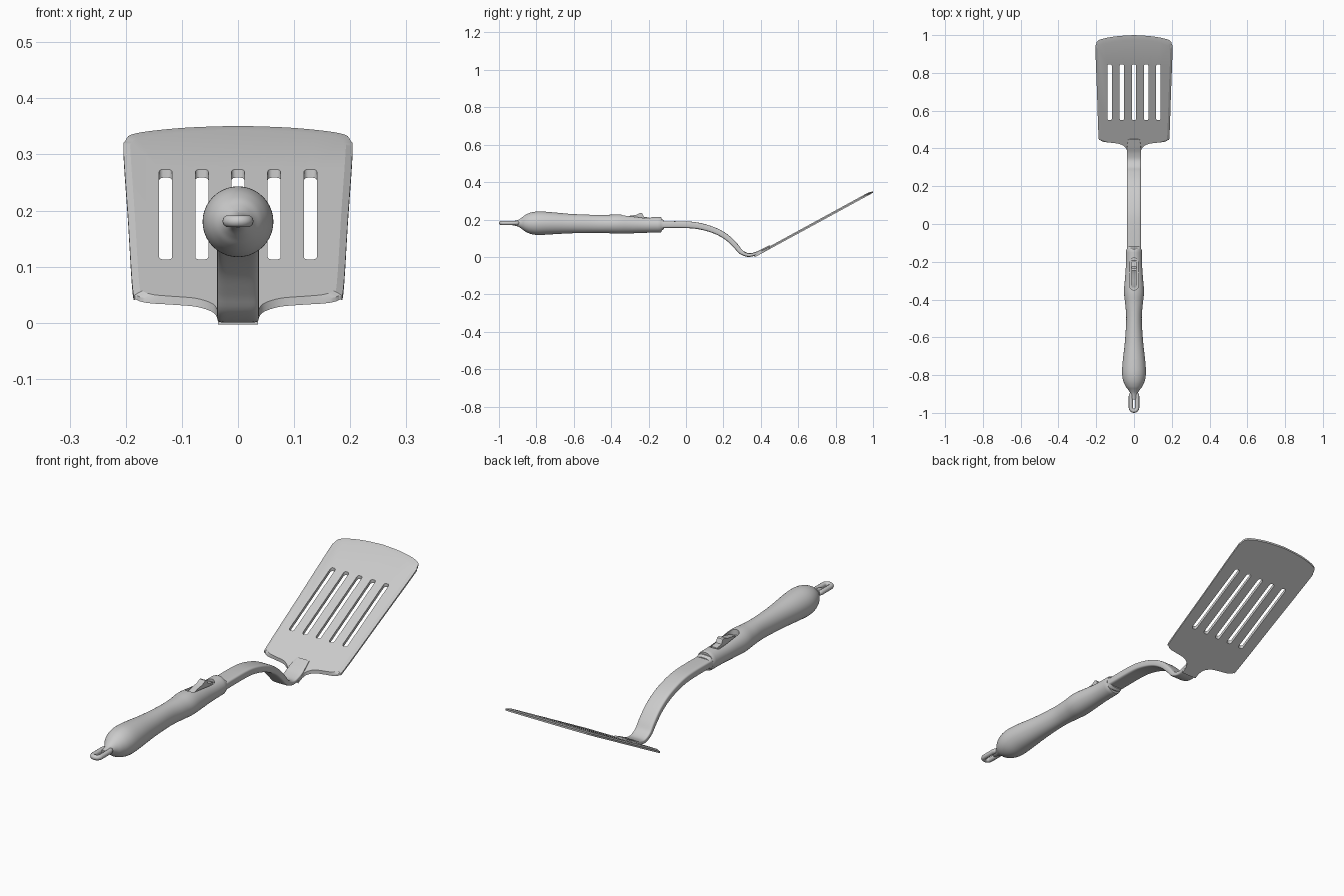
import bpy, bmesh, math
from mathutils import Vector

if "Cube" in bpy.data.objects:
    bpy.data.objects.remove(bpy.data.objects["Cube"])


def spline(pts, steps):
    """Catmull-Rom interpolation of tuples of any size."""
    out = []
    p = [pts[0]] + list(pts) + [pts[-1]]
    for i in range(1, len(p) - 2):
        for s in range(steps):
            t = s / steps
            out.append(tuple(
                0.5 * (2 * b + (c - a) * t + (2 * a - 5 * b + 4 * c - d) * t * t
                       + (3 * b - a - 3 * c + d) * t ** 3)
                for a, b, c, d in zip(p[i - 1], p[i], p[i + 1], p[i + 2])))
    return out + [tuple(pts[-1])]


def skin(name, rings, angle=35):
    """Bridge rings of equal size, cap both ends."""
    bm = bmesh.new()
    rows = [[bm.verts.new(v) for v in r] for r in rings]
    n = len(rows[0])
    for a, b in zip(rows, rows[1:]):
        for i in range(n):
            bm.faces.new((a[i], a[(i + 1) % n], b[(i + 1) % n], b[i]))
    bm.faces.new(rows[0])
    bm.faces.new(rows[-1])
    bmesh.ops.recalc_face_normals(bm, faces=bm.faces)
    me = bpy.data.meshes.new(name)
    bm.to_mesh(me)
    bm.free()
    ob = bpy.data.objects.new(name, me)
    bpy.context.collection.objects.link(ob)
    smooth(ob, angle)
    return ob


def smooth(ob, angle):
    bpy.ops.object.select_all(action='DESELECT')
    ob.select_set(True)
    bpy.context.view_layer.objects.active = ob
    bpy.ops.object.shade_smooth_by_angle(angle=math.radians(angle))


def loft(name, stations, power, n=32):
    """Stations (y, z, half width, half thickness) swept along the yz plane."""
    rings = []
    for i, (y, z, a, b) in enumerate(stations):
        p, q = stations[max(i - 1, 0)], stations[min(i + 1, len(stations) - 1)]
        t = Vector((q[0] - p[0], q[1] - p[1])).normalized()
        ring = []
        for k in range(n):
            ang = 2 * math.pi * k / n
            c, s = math.cos(ang), math.sin(ang)
            u = a * math.copysign(abs(c) ** (2 / power), c)
            v = b * math.copysign(abs(s) ** (2 / power), s)
            ring.append((u, y - t.y * v, z + t.x * v))
        rings.append(ring)
    return skin(name, rings)


def stadium(x, y0, y1, r, corner, n=6):
    """Rounded rectangle outline, half width r."""
    pts = []
    for cx, cy, a0 in ((x + r - corner, y1 - corner, 0), (x - r + corner, y1 - corner, 90),
                       (x - r + corner, y0 + corner, 180), (x + r - corner, y0 + corner, 270)):
        for i in range(n + 1):
            a = math.radians(a0 + 90 * i / n)
            pts.append((cx + corner * math.cos(a), cy + corner * math.sin(a)))
    return pts


def cut(ob, name, outline, z0, z1, angle):
    cutter = skin(name, [[(x, y, z) for x, y in outline] for z in (z0, z1)])
    mod = ob.modifiers.new(name, 'BOOLEAN')
    mod.operation, mod.solver, mod.object = 'DIFFERENCE', 'EXACT', cutter
    bpy.context.view_layer.objects.active = ob
    bpy.ops.object.modifier_apply(modifier=name)
    bpy.data.objects.remove(cutter)
    smooth(ob, angle)


# Grip: swollen end, waist, forward swell and straight collar
grip = loft("grip", spline([
    (-0.93, .180, .013, .010), (-0.90, .180, .018, .017), (-0.88, .180, .029, .029),
    (-0.86, .180, .044, .044), (-0.83, .180, .057, .057), (-0.79, .180, .063, .063),
    (-0.73, .180, .060, .060), (-0.62, .178, .048, .052), (-0.50, .177, .041, .048),
    (-0.42, .176, .047, .049), (-0.36, .176, .053, .052), (-0.29, .174, .048, .048),
    (-0.22, .172, .043, .043), (-0.14, .172, .042, .042)], 5)
    + [(-0.132, .172, .039, .039)], 2, 40)
cut(grip, "switch_recess", stadium(0, -0.35, -0.18, .023, .0225), .203, .3, 35)

# Ferrule where the shaft enters the grip
loft("ferrule", [(-0.16, .172, .038, .030), (-0.128, .172, .038, .030),
                 (-0.118, .172, .036, .022)], 2.6)

# Sliding switch
profile = [(-0.34, .19), (-0.335, .208), (-0.30, .220), (-0.265, .225), (-0.245, .236),
           (-0.235, .233), (-0.225, .215), (-0.195, .210), (-0.19, .19)]
skin("switch", [[(x, y, z) for y, z in profile] for x in (-.014, .014)], 25)

# Hanging loop
cu = bpy.data.curves.new("hanging_loop", 'CURVE')
cu.dimensions = '3D'
cu.bevel_depth, cu.bevel_resolution = .011, 3
path = stadium(0, -0.989, -0.895, .017, .0168)
sp = cu.splines.new('POLY')
sp.points.add(len(path) - 1)
for p, (x, y) in zip(sp.points, path):
    p.co = (x, y, .181, 1)
sp.use_cyclic_u = True
ring = bpy.data.objects.new("hanging_loop", cu)
bpy.context.collection.objects.link(ring)
bpy.ops.object.select_all(action='DESELECT')
ring.select_set(True)
bpy.context.view_layer.objects.active = ring
bpy.ops.object.convert(target='MESH')
smooth(ring, 60)

# Curved shaft that dips and runs out along the blade
loft("shaft", spline([
    (-0.15, .172, .037, .018), (0.0, .172, .037, .018), (0.08, .163, .037, .017),
    (0.16, .138, .037, .016), (0.22, .103, .037, .015), (0.265, .060, .037, .014),
    (0.295, .026, .037, .012), (0.335, .010, .037, .010), (0.375, .019, .037, .008),
    (0.41, .038, .036, .006), (0.45, .060, .030, .003)], 5), 5)


# Blade: sheared flat plate with a bevelled upper rim
def plane(y):
    return .355 + .545 * (y - 1.0)


half = [(.036, .365), (.037, .385), (.046, .406), (.075, .423), (.12, .430), (.160, .435),
        (.181, .446), (.188, .470), (.196, .70), (.204, .915), (.201, .950),
        (.183, .975), (.10, .993), (0, 1.0)]
right = spline(half, 5)
outline = right + [(-x, y) for x, y in reversed(right[:-1])]


def rim(x, y):
    """Pull the upper outline inward for the bevel."""
    k = min(1, max(0, (abs(x) - .12) / .05))
    tip = min(1, max(0, (y - .90) / .08))
    return x - math.copysign(.012 * k, x), y - .026 * tip


rings = [[(x, y, plane(y) - .012) for x, y in outline],
         [(x, y, plane(y) - .004) for x, y in outline],
         [(*rim(x, y), plane(rim(x, y)[1]) + .003) for x, y in outline]]
blade = skin("blade", rings, 25)
for i in range(-2, 3):
    cut(blade, "slot", stadium(i * .0645, .55, .845, .0115, .008), 0, .6, 25)
